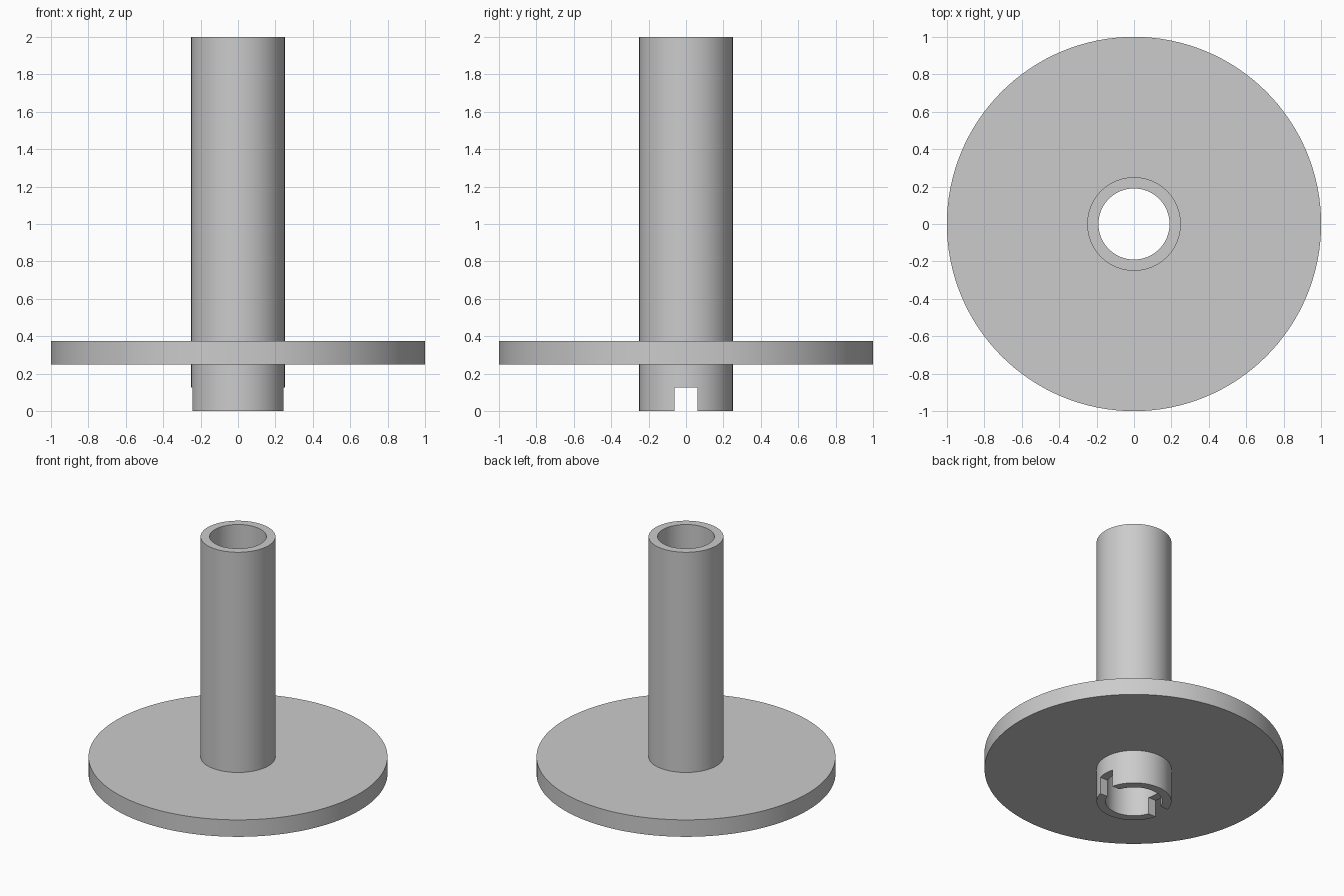
import bpy, bmesh, math

cube = bpy.data.objects.get("Cube")
if cube:
    bpy.data.objects.remove(cube, do_unlink=True)

SEGMENTS = 128
BORE, TUBE, FLANGE = 0.19, 0.25, 1.0
SLOT = 0.125

grey = bpy.data.materials.new("plain grey")
grey.use_nodes = True
colour = (0.6, 0.6, 0.6, 1)
grey.diffuse_color = colour
grey.node_tree.nodes["Principled BSDF"].inputs["Base Color"].default_value = colour


def add_object(name, bm):
    bmesh.ops.recalc_face_normals(bm, faces=bm.faces)
    mesh = bpy.data.meshes.new(name)
    bm.to_mesh(mesh)
    bm.free()
    mesh.materials.append(grey)
    obj = bpy.data.objects.new(name, mesh)
    bpy.context.collection.objects.link(obj)
    return obj


def lathe(name, profile):
    """Turn a closed (radius, height) profile around the z axis."""
    bm = bmesh.new()
    rings = []
    for i in range(SEGMENTS):
        a = math.tau * i / SEGMENTS
        rings.append([bm.verts.new((r * math.cos(a), r * math.sin(a), z))
                      for r, z in profile])
    n = len(profile)
    for i, ring in enumerate(rings):
        after = rings[(i + 1) % SEGMENTS]
        for j in range(n):
            k = (j + 1) % n
            bm.faces.new((ring[j], after[j], after[k], ring[k]))
    return add_object(name, bm)


# Hollow tube with a round flange near its lower end
spindle = lathe("flanged_tube", [
    (BORE, 0), (TUBE, 0), (TUBE, 0.25), (FLANGE, 0.25),
    (FLANGE, 0.375), (TUBE, 0.375), (TUBE, 2), (BORE, 2)])

# Drive slot cut through both walls of the lower end
bm = bmesh.new()
bmesh.ops.create_cube(bm, size=1)
bmesh.ops.scale(bm, verts=bm.verts, vec=(1, SLOT, 2 * SLOT))
cutter = add_object("slot_cutter", bm)
cutter.hide_render = True

cut = spindle.modifiers.new("drive_slot", "BOOLEAN")
cut.operation = "DIFFERENCE"
cut.solver = "EXACT"
cut.object = cutter

bpy.ops.object.select_all(action="DESELECT")
spindle.select_set(True)
bpy.context.view_layer.objects.active = spindle
bpy.ops.object.modifier_apply(modifier=cut.name)
bpy.data.objects.remove(cutter, do_unlink=True)

# Round walls smooth, rims and slot edges sharp
bpy.ops.object.shade_smooth_by_angle(angle=math.radians(30))
